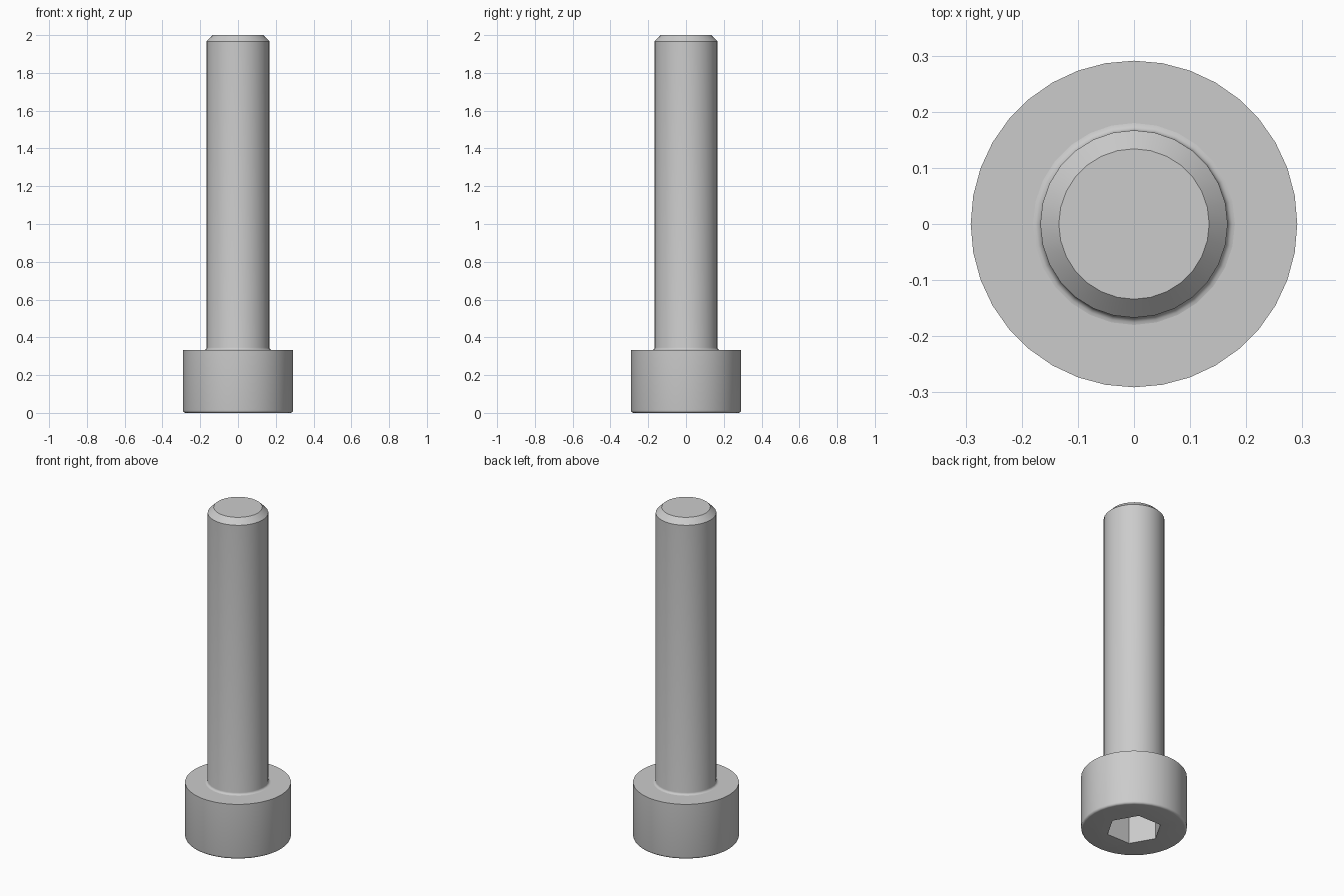
import bpy
import bmesh
from math import cos, sin, pi, radians

cube = bpy.data.objects.get("Cube")
if cube:
    bpy.data.objects.remove(cube, do_unlink=True)

HEAD_R, HEAD_TOP = 0.291, 0.333
SHANK_R, TIP_R = 0.167, 0.134
FILLET = 0.013
HEX_R, HEX_DEPTH = 0.154, 0.167

steel = bpy.data.materials.new("plain steel grey")
steel.use_nodes = True
colour = (0.6, 0.6, 0.6, 1)
steel.diffuse_color = colour
steel.node_tree.nodes["Principled BSDF"].inputs["Base Color"].default_value = colour


def lathe(name, profile, sides):
    """Closed solid from (radius, height) rings listed bottom to top."""
    bm = bmesh.new()
    rings = [[bm.verts.new((r * cos(2 * pi * i / sides), r * sin(2 * pi * i / sides), z))
              for i in range(sides)] for r, z in profile]
    for low, high in zip(rings, rings[1:]):
        for i in range(sides):
            j = (i + 1) % sides
            bm.faces.new((low[i], low[j], high[j], high[i]))
    bm.faces.new(rings[0][::-1])
    bm.faces.new(rings[-1])
    mesh = bpy.data.meshes.new(name)
    bm.to_mesh(mesh)
    bm.free()
    mesh.materials.append(steel)
    obj = bpy.data.objects.new(name, mesh)
    bpy.context.collection.objects.link(obj)
    return obj


def select_only(obj):
    bpy.ops.object.select_all(action='DESELECT')
    obj.select_set(True)
    bpy.context.view_layer.objects.active = obj


def arc(cx, cz, start, end, steps=4):
    """Quarter round of the fillet radius, as profile points."""
    return [(cx + FILLET * cos(a), cz + FILLET * sin(a))
            for a in (radians(start + (end - start) * k / steps) for k in range(steps + 1))]


# Cylindrical head with a rounded outer rim
head = lathe("head", arc(HEAD_R - FILLET, FILLET, -90, 0) + [(HEAD_R, HEAD_TOP)], 36)

# Hexagonal key socket cut into the underside
cutter = lathe("socket_cutter", [(HEX_R, -0.1), (HEX_R, HEX_DEPTH)], 6)
cutter.hide_render = True
cut = head.modifiers.new("socket", 'BOOLEAN')
cut.operation = 'DIFFERENCE'
cut.solver = 'EXACT'
cut.object = cutter
select_only(head)
bpy.ops.object.modifier_apply(modifier=cut.name)
bpy.data.objects.remove(cutter, do_unlink=True)

# Shank with a fillet at the head and a chamfered tip
shank = lathe("shank", arc(SHANK_R + FILLET, HEAD_TOP + FILLET, 270, 180)
              + [(SHANK_R, 2 - (SHANK_R - TIP_R)), (TIP_R, 2)], 28)

for part in (head, shank):
    select_only(part)
    bpy.ops.object.shade_smooth_by_angle(angle=radians(30))
